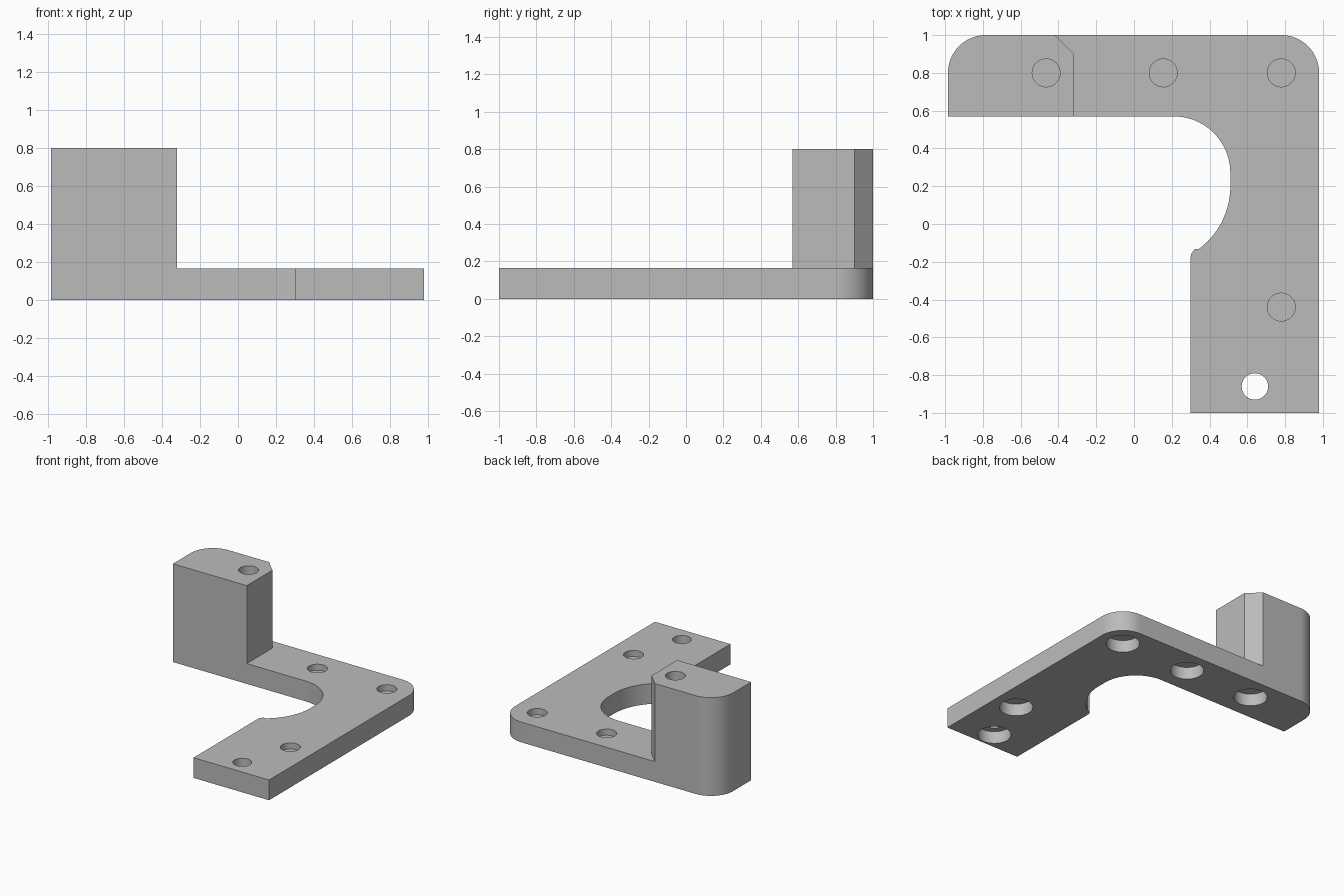
import bpy, bmesh
from math import cos, sin, radians, pi

if "Cube" in bpy.data.objects:
    bpy.data.objects.remove(bpy.data.objects["Cube"])

PLATE, TOP = 0.165, 0.80          # plate thickness, post height
BORE, SKIN = 0.10, 0.115          # counterbore depth, top of the thin web

grey = bpy.data.materials.new("plain_grey")
grey.use_nodes = True
grey.diffuse_color = (0.5, 0.5, 0.5, 1)
grey.node_tree.nodes["Principled BSDF"].inputs["Base Color"].default_value = (0.5, 0.5, 0.5, 1)


def arc(cx, cy, r, a0, a1, n=20):
    steps = [radians(a0 + (a1 - a0) * i / n) for i in range(n + 1)]
    return [(cx + r * cos(a), cy + r * sin(a)) for a in steps]


def prism(name, outline, z0, z1):
    bm = bmesh.new()
    face = bm.faces.new([bm.verts.new((x, y, z0)) for x, y in outline])
    new = bmesh.ops.extrude_face_region(bm, geom=[face])["geom"]
    bmesh.ops.translate(bm, vec=(0, 0, z1 - z0),
                        verts=[v for v in new if isinstance(v, bmesh.types.BMVert)])
    bmesh.ops.recalc_face_normals(bm, faces=bm.faces)
    mesh = bpy.data.meshes.new(name)
    bm.to_mesh(mesh)
    bm.free()
    mesh.materials.append(grey)
    obj = bpy.data.objects.new(name, mesh)
    bpy.context.collection.objects.link(obj)
    return obj


def combine(target, other, operation):
    bpy.context.view_layer.objects.active = target
    mod = target.modifiers.new(operation.lower(), 'BOOLEAN')
    mod.operation, mod.solver, mod.object = operation, 'EXACT', other
    bpy.ops.object.modifier_apply(modifier=mod.name)
    bpy.data.objects.remove(other)


def drill(target, x, y, r, z0, z1):
    circle = arc(x, y, r, 0, 360, 40)[:-1]
    combine(target, prism("drill_cutter", circle, z0, z1), 'DIFFERENCE')


# L-shaped plate with rounded outer corners and a curved inner cutout
left_corner = arc(-0.785, 0.8, 0.2, 180, 90)
plate_outline = ([(-0.985, 0.57)] + left_corner
                 + arc(0.78, 0.8, 0.2, 90, 0)
                 + [(0.98, -1), (0.30, -1)]
                 + arc(0.36, -0.18, 0.06, 180, 126, 8)
                 + arc(0.095, 0.2, 0.415, -53, 0)
                 + arc(0.21, 0.27, 0.3, 0, 90))
bracket = prism("bracket", plate_outline, 0, PLATE)

# Tall post with one chamfered back edge
post_outline = [(-0.985, 0.57)] + left_corner + [(-0.42, 1), (-0.32, 0.9), (-0.32, 0.57)]
combine(bracket, prism("post", post_outline, 0, TOP), 'UNION')

# Screw holes: wide bore below, thin web, narrow hole above
for x, y, top in ((-0.465, 0.8, TOP), (0.155, 0.8, PLATE),
                  (0.78, 0.8, PLATE), (0.78, -0.44, PLATE)):
    drill(bracket, x, y, 0.125, -0.1, BORE)
    drill(bracket, x, y, 0.074, SKIN, top + 0.1)

# Open hole at the front end
drill(bracket, 0.64, -0.86, 0.125, -0.1, BORE)
drill(bracket, 0.64, -0.86, 0.07, 0.05, PLATE + 0.1)

# Smooth curved walls, crisp edges
bpy.ops.object.select_all(action='DESELECT')
bracket.select_set(True)
bpy.context.view_layer.objects.active = bracket
bpy.ops.object.shade_smooth_by_angle(angle=radians(25))
